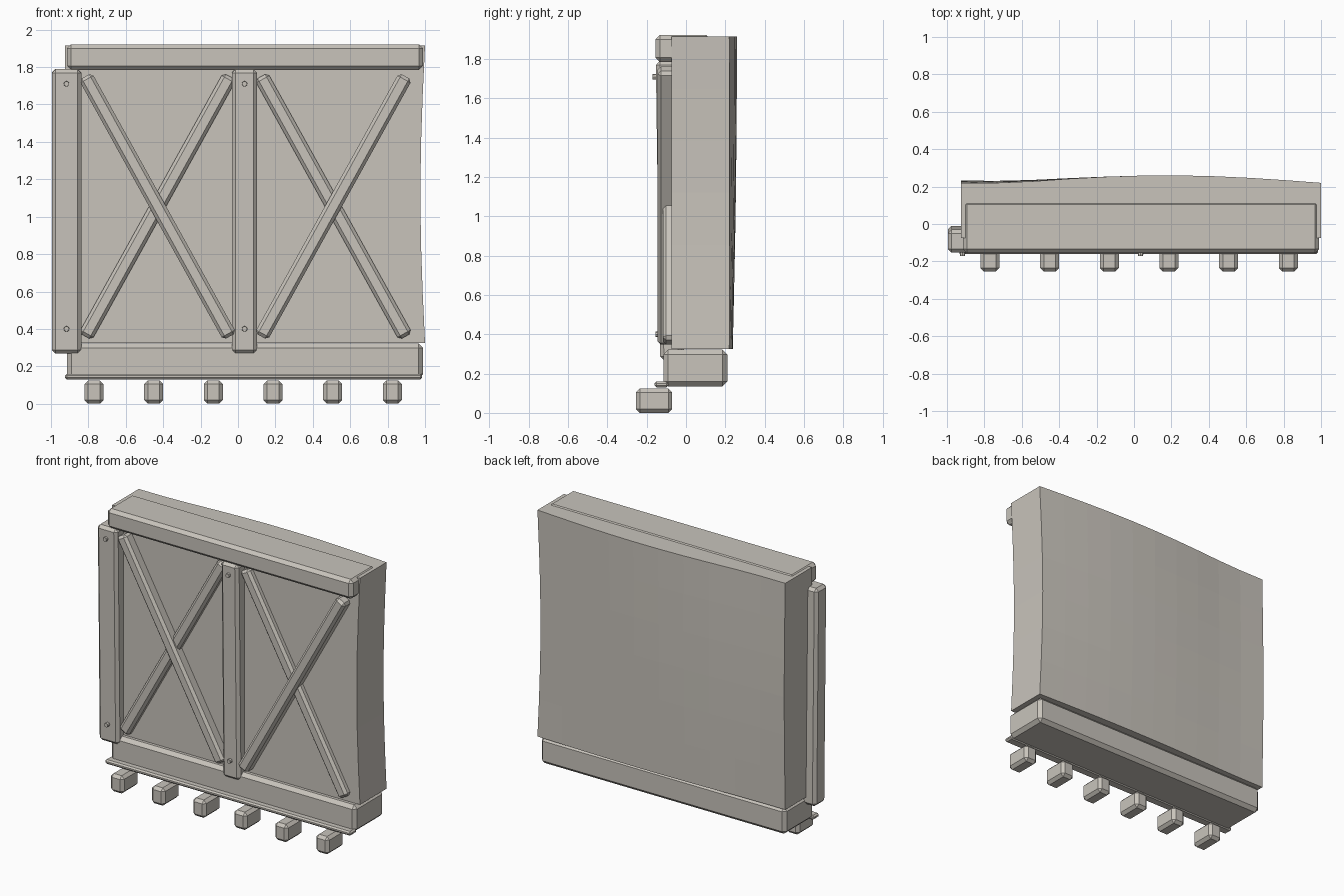
import bpy, bmesh, math
from mathutils import Matrix, Vector

if "Cube" in bpy.data.objects:
    bpy.data.objects.remove(bpy.data.objects["Cube"])

stone = bpy.data.materials.new("warm grey")
stone.diffuse_color = (0.58, 0.55, 0.50, 1)
stone.use_nodes = True
stone.node_tree.nodes["Principled BSDF"].inputs["Base Color"].default_value = stone.diffuse_color


def finish(name, bm):
    bmesh.ops.recalc_face_normals(bm, faces=bm.faces)
    mesh = bpy.data.meshes.new(name)
    bm.to_mesh(mesh)
    bm.free()
    mesh.materials.append(stone)
    ob = bpy.data.objects.new(name, mesh)
    bpy.context.collection.objects.link(ob)
    return ob


def beam(name, lo, hi, bevel=0.02, rot=None):
    """Chamfered box between two corners, optionally rotated about its centre."""
    lo, hi = Vector(lo), Vector(hi)
    bm = bmesh.new()
    bmesh.ops.create_cube(bm, size=1)
    bmesh.ops.scale(bm, vec=hi - lo, verts=bm.verts)
    if bevel:
        bmesh.ops.bevel(bm, geom=bm.edges[:], offset=bevel, segments=1,
                        affect='EDGES')
    if rot is not None:
        bmesh.ops.transform(bm, matrix=rot, verts=bm.verts)
    bmesh.ops.translate(bm, vec=(lo + hi) / 2, verts=bm.verts)
    return finish(name, bm)


# Main wall: a slab with a gently bulging back and a pinched right end
def wall():
    x0, x1, z0, z1, nx, nz = -0.925, 1.0, 0.325, 1.915, 10, 6
    bm = bmesh.new()
    front, back = [], []
    for j in range(nz + 1):
        v = j / nz
        mid = math.sin(math.pi * v)
        rf, rb = [], []
        for i in range(nx + 1):
            u = i / nx
            x = x0 + (x1 - x0) * u - 0.025 * mid * u ** 2
            z = z0 + (z1 - z0) * v
            bulge = 0.04 * max(0, math.sin(math.pi * (x + 0.65) / 1.65))
            y = 0.22 + bulge * (0.45 + 0.55 * v) + 0.012 * mid * (1 - u)
            rf.append(bm.verts.new((x, -0.075, z)))
            rb.append(bm.verts.new((x, y, z)))
        front.append(rf)
        back.append(rb)
    for g in (front, back):
        for j in range(nz):
            for i in range(nx):
                bm.faces.new((g[j][i], g[j][i + 1], g[j + 1][i + 1], g[j + 1][i]))
    for j in (0, nz):
        for i in range(nx):
            bm.faces.new((front[j][i], front[j][i + 1], back[j][i + 1], back[j][i]))
    for i in (0, nx):
        for j in range(nz):
            bm.faces.new((front[j][i], front[j + 1][i], back[j + 1][i], back[j][i]))
    finish("wall", bm)


wall()

# Horizontal timbers
beam("top_beam", (-0.915, -0.155, 1.785), (0.99, 0.125, 1.922), 0.022)
beam("bottom_beam", (-0.915, -0.115, 0.135), (0.99, 0.21, 0.322), 0.024)
beam("bottom_ledge", (-0.925, -0.16, 0.13), (0.985, -0.09, 0.16), 0.01)

# Upright posts, leaning slightly forward at the top
lean = Matrix.Rotation(math.radians(0.8), 4, 'X')
for side, a, b, back in (("left", -0.995, -0.838, -0.02),
                         ("middle", -0.033, 0.102, -0.03)):
    beam(side + "_post", (a, -0.143, 0.268), (b, back, 1.79), 0.02, lean)
    # Pegs
    for k, z, y in (("top", 1.71, -0.17), ("bottom", 0.40, -0.155)):
        bm = bmesh.new()
        bmesh.ops.create_cone(bm, cap_ends=True, segments=8, radius1=0.017,
                              radius2=0.014, depth=0.05)
        px = -0.917 if side == "left" else 0.035
        m = Matrix.Translation((px, y + 0.025, z)) @ Matrix.Rotation(math.pi / 2, 4, 'X')
        bmesh.ops.transform(bm, matrix=m, verts=bm.verts)
        finish(side + "_" + k + "_peg", bm)

# Crossed braces: one of each pair stands further forward
for side, cx, forward in (("left", -0.43, -1), ("right", 0.51, 1)):
    for lean_dir in (-1, 1):
        y = -0.145 if lean_dir == forward else -0.118
        rot = Matrix.Rotation(lean_dir * math.atan2(0.76, 1.37), 4, 'Y')
        name = side + ("_rising_brace" if lean_dir > 0 else "_falling_brace")
        beam(name, (cx - 0.04, y, 1.055 - 0.795), (cx + 0.04, -0.055, 1.055 + 0.795),
             0.017, rot)

# Joist ends under the front
for i in range(6):
    x = -0.77 + 0.319 * i
    beam("joist_end_%d" % (i + 1), (x - 0.051, -0.255, 0.0), (x + 0.051, -0.07, 0.125), 0.02)
